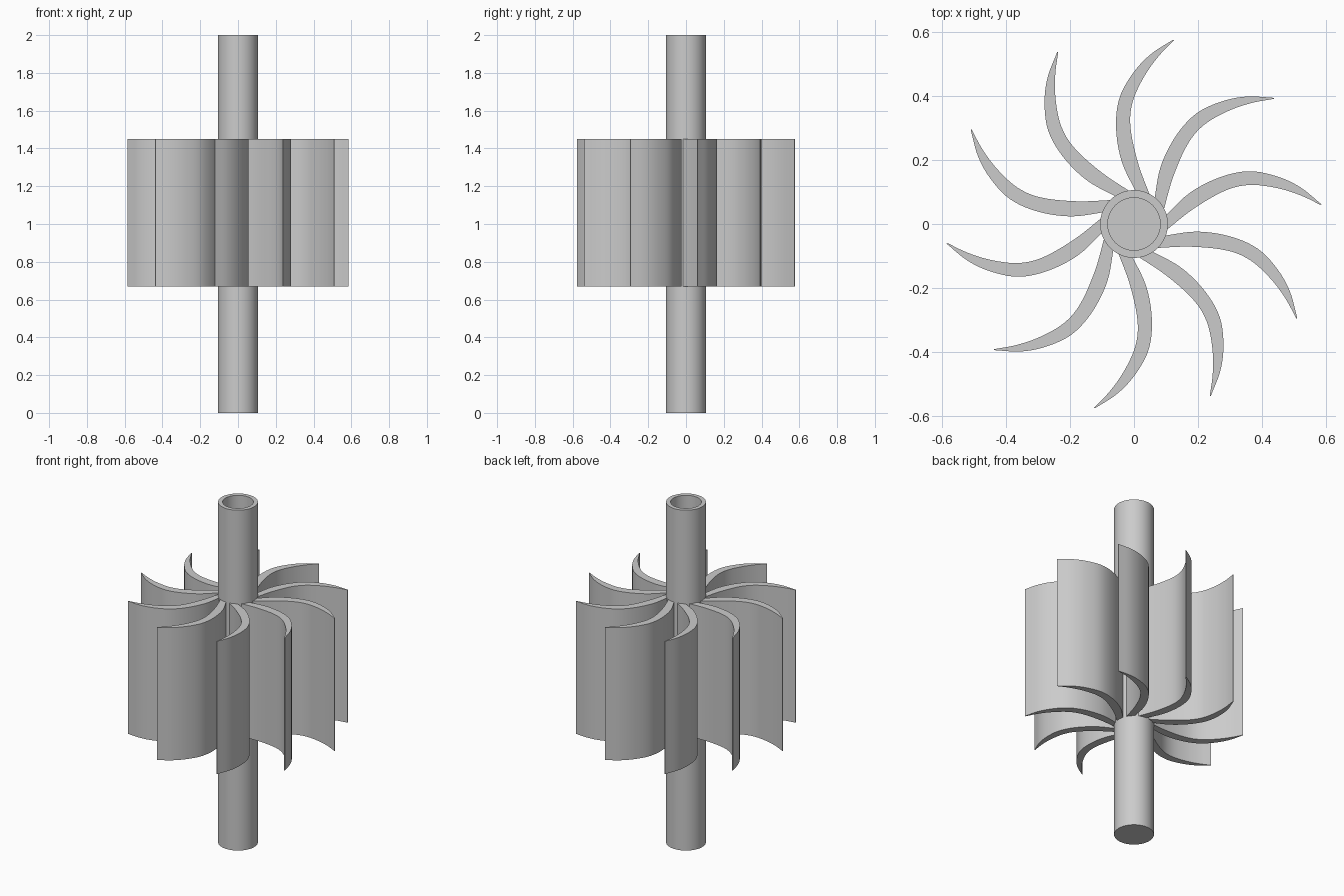
import bpy
import bmesh
import math
from mathutils import Vector, Matrix

if "Cube" in bpy.data.objects:
    bpy.data.objects.remove(bpy.data.objects["Cube"], do_unlink=True)

BLADES = 10
BLADE_BOTTOM, BLADE_TOP = 0.67, 1.45
SHAFT_RADIUS, BORE_RADIUS = 0.106, 0.082

grey = bpy.data.materials.new("plain_grey")
grey.use_nodes = True
grey.diffuse_color = (0.6, 0.6, 0.6, 1)
grey.node_tree.nodes["Principled BSDF"].inputs["Base Color"].default_value = grey.diffuse_color


def finish(name, bm):
    """Turn a bmesh into a smooth-shaded object with crisp edges."""
    bmesh.ops.recalc_face_normals(bm, faces=bm.faces)
    mesh = bpy.data.meshes.new(name)
    bm.to_mesh(mesh)
    bm.free()
    mesh.materials.append(grey)
    obj = bpy.data.objects.new(name, mesh)
    bpy.context.collection.objects.link(obj)
    bpy.ops.object.select_all(action="DESELECT")
    obj.select_set(True)
    bpy.context.view_layer.objects.active = obj
    bpy.ops.object.shade_smooth_by_angle(angle=math.radians(30))
    return obj


def smooth_path(points, steps=5):
    """Catmull-Rom curve through the given 2D points."""
    p = [Vector(q) for q in points]
    p = [2 * p[0] - p[1]] + p + [2 * p[-1] - p[-2]]
    path = []
    for a, b, c, d in zip(p, p[1:], p[2:], p[3:]):
        for i in range(steps):
            t = i / steps
            path.append(0.5 * (2 * b + (c - a) * t
                               + (2 * a - 5 * b + 4 * c - d) * t ** 2
                               + (3 * b - a - 3 * c + d) * t ** 3))
    return path + [p[-2]]


# Hollow shaft, open at the top and closed at the bottom
bm = bmesh.new()
profile = [(0, 0), (SHAFT_RADIUS, 0), (SHAFT_RADIUS, 2),
           (BORE_RADIUS, 2), (BORE_RADIUS, 0.05), (0, 0.05)]
verts = [bm.verts.new((r, 0, z)) for r, z in profile]
edges = [bm.edges.new(pair) for pair in zip(verts, verts[1:])]
bmesh.ops.spin(bm, geom=verts + edges, cent=(0, 0, 0), axis=(0, 0, 1),
               angle=math.tau, steps=64)
bmesh.ops.remove_doubles(bm, verts=bm.verts, dist=0.0001)
finish("shaft", bm)

# Curved, tapering blades around the shaft
outer = smooth_path([(0.094, 0.022), (0.174, 0.097), (0.268, 0.146),
                     (0.36, 0.165), (0.447, 0.149), (0.52, 0.115), (0.586, 0.062)])
inner = smooth_path([(0.094, -0.025), (0.184, 0.046), (0.282, 0.103),
                     (0.36, 0.122), (0.445, 0.113), (0.52, 0.09), (0.585, 0.059)])
for n in range(BLADES):
    bm = bmesh.new()
    outline = [bm.verts.new((p.x, p.y, BLADE_BOTTOM)) for p in inner + outer[::-1]]
    face = bm.faces.new(outline)
    lifted = bmesh.ops.extrude_face_region(bm, geom=[face], use_keep_orig=True)["geom"]
    bmesh.ops.translate(bm, vec=(0, 0, BLADE_TOP - BLADE_BOTTOM),
                        verts=[g for g in lifted if isinstance(g, bmesh.types.BMVert)])
    bmesh.ops.rotate(bm, verts=bm.verts, cent=(0, 0, 0),
                     matrix=Matrix.Rotation(n * math.tau / BLADES, 3, "Z"))
    finish(f"blade_{n + 1}", bm)
